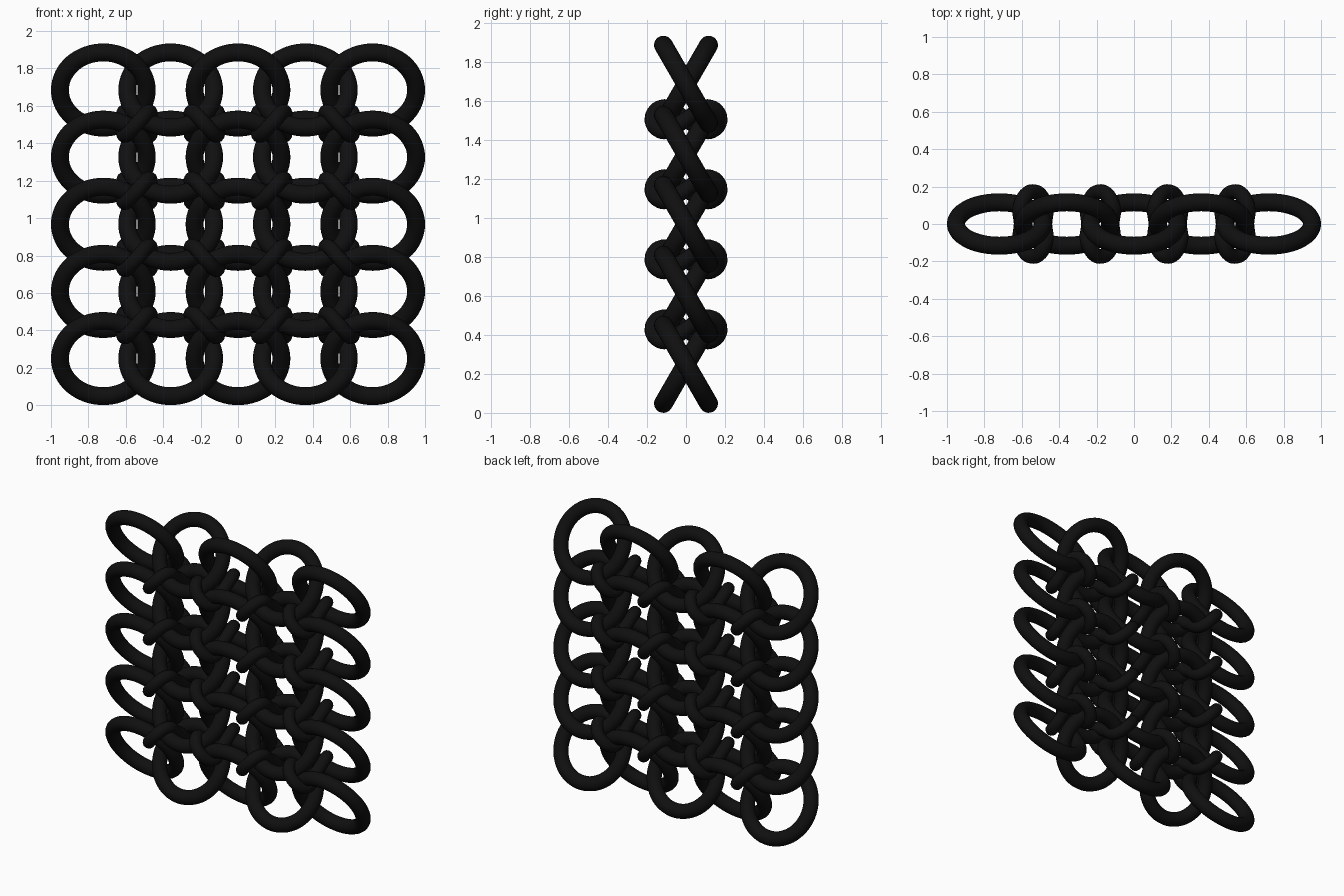
import bpy, math

if "Cube" in bpy.data.objects:
    bpy.data.objects.remove(bpy.data.objects["Cube"])

PITCH_X, PITCH_Z = 0.36, 0.359
RING_R, TUBE_R, LINK_R = 0.232, 0.048, 0.04
COLS, ROWS, Z0 = 5, 5, 0.249

mat = bpy.data.materials.new("black")
mat.diffuse_color = (0.005, 0.005, 0.005, 1)
mat.use_nodes = True
mat.node_tree.nodes["Principled BSDF"].inputs["Base Color"].default_value = mat.diffuse_color

# Large rings: each column leans the opposite way to its neighbour
bpy.ops.mesh.primitive_torus_add(major_radius=RING_R, minor_radius=TUBE_R,
                                 major_segments=64, minor_segments=20)
first = bpy.context.object
bpy.ops.object.shade_smooth()
first.data.materials.append(mat)
ring_mesh = first.data
bpy.data.objects.remove(first)
for c in range(COLS):
    for r in range(ROWS):
        ring = bpy.data.objects.new(f"ring_{c}_{r}", ring_mesh)
        ring.location = ((c - 2) * PITCH_X, 0, Z0 + r * PITCH_Z)
        ring.rotation_euler.x = math.radians(-60 if c % 2 == 0 else 60)
        bpy.context.collection.objects.link(ring)


# Twisted link: one diagonal in front, the other diagonal behind
def link_curve(name, flip):
    a, y1, y2 = 0.063, 0.11, 0.173
    pts = [(0, -y2, 0), (a, -y1, a), (a, 0, 0), (a, y1, -a),
           (0, y2, 0), (-a, y1, a), (-a, 0, 0), (-a, -y1, -a)]
    cu = bpy.data.curves.new(name, 'CURVE')
    cu.dimensions = '3D'
    cu.bevel_depth = LINK_R
    cu.bevel_resolution = 5
    cu.resolution_u = 8
    sp = cu.splines.new('BEZIER')
    sp.bezier_points.add(len(pts) - 1)
    for bp, (x, y, z) in zip(sp.bezier_points, pts):
        bp.co = (x, y * flip, z)
        bp.handle_left_type = bp.handle_right_type = 'AUTO'
    sp.use_cyclic_u = True
    cu.materials.append(mat)
    return cu


# The main tubes swap front and back at every other node, so links mirror too
curves = [link_curve("link_a", 1), link_curve("link_b", -1)]
for c in range(COLS - 1):
    for r in range(ROWS - 1):
        ob = bpy.data.objects.new(f"link_{c}_{r}", curves[c % 2])
        ob.location = ((c - 1.5) * PITCH_X, 0, Z0 + (r + 0.5) * PITCH_Z)
        bpy.context.collection.objects.link(ob)
